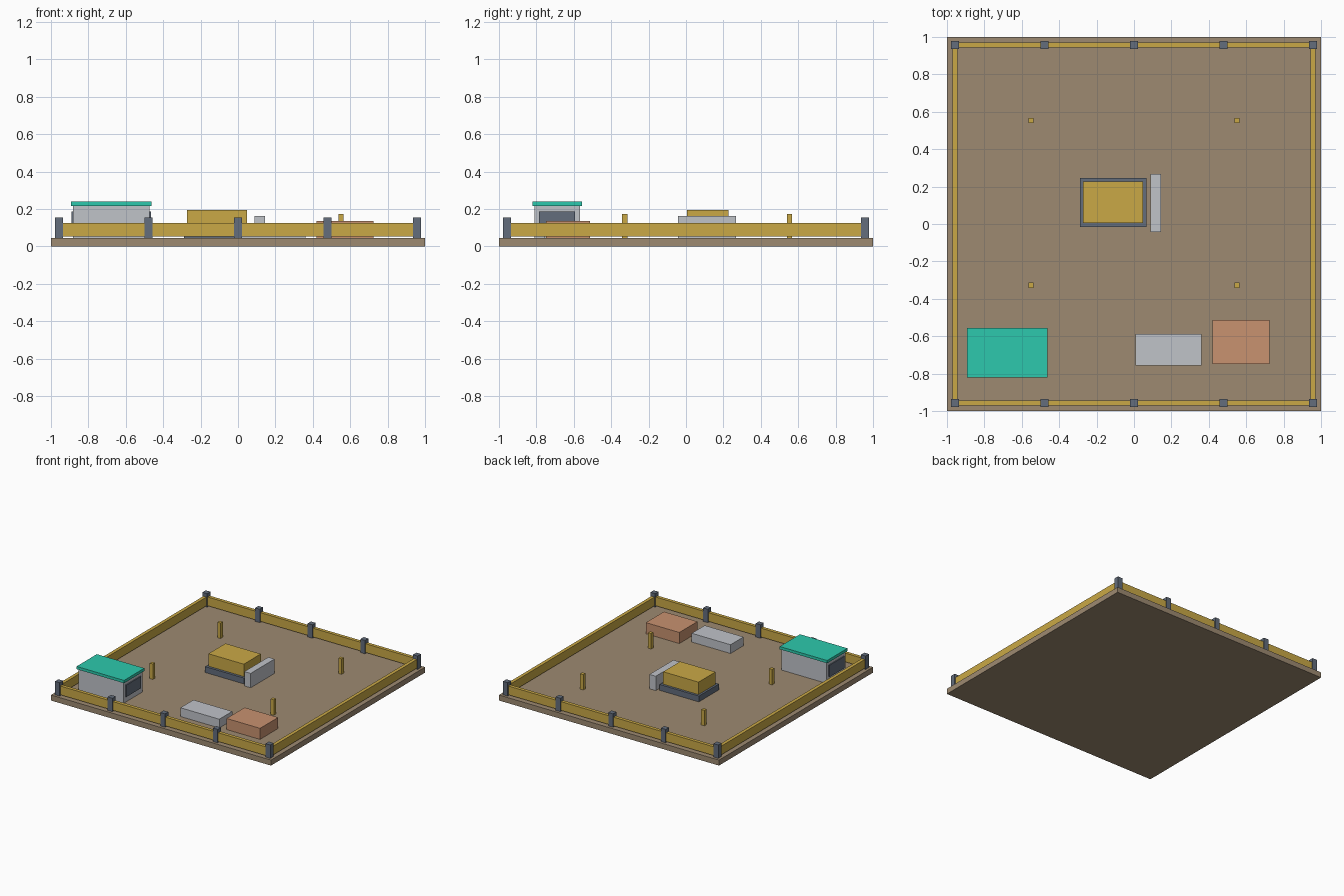
import bpy, bmesh
from mathutils import Vector

if "Cube" in bpy.data.objects:
    bpy.data.objects.remove(bpy.data.objects["Cube"])


def material(name, rgb):
    """Make a flat material from 0-255 sRGB values."""
    def lin(c):
        c /= 255
        return c / 12.92 if c <= 0.04045 else ((c + 0.055) / 1.055) ** 2.4
    m = bpy.data.materials.new(name)
    m.diffuse_color = (*[lin(c) for c in rgb], 1)
    m.use_nodes = True
    m.node_tree.nodes["Principled BSDF"].inputs["Base Color"].default_value = m.diffuse_color
    return m


EARTH = material("earth", (157, 138, 113))
YELLOW = material("yellow", (202, 169, 70))
SLATE = material("slate", (99, 109, 124))
GREY = material("light grey", (192, 195, 201))
TEAL = material("teal", (45, 201, 173))
CLAY = material("clay", (200, 146, 112))


def box(name, mat, x, y, z):
    """Box from (min, max) pairs on each axis."""
    bm = bmesh.new()
    bmesh.ops.create_cube(bm, size=1)
    lo, hi = (Vector(p) for p in zip(x, y, z))
    for v in bm.verts:
        v.co = Vector([lo[i] + (v.co[i] + 0.5) * (hi[i] - lo[i]) for i in range(3)])
    mesh = bpy.data.meshes.new(name)
    bm.to_mesh(mesh)
    bm.free()
    mesh.materials.append(mat)
    ob = bpy.data.objects.new(name, mesh)
    bpy.context.collection.objects.link(ob)
    return ob


def around(c, half):
    return (c - half, c + half)


G = 0.045    # ground level
E = 0.957    # fence line

# Ground slab
box("ground_slab", EARTH, (-1, 1), (-1, 1), (0, G))

# Fence: rails on four sides, posts along front and back
RAIL_Z = (0.053, 0.125)
for s, fb, lr in ((-1, "front", "left"), (1, "back", "right")):
    box(fb + "_rail", YELLOW, (-E, E), around(s * E, 0.014), RAIL_Z)
    box(lr + "_rail", YELLOW, around(s * E, 0.014), (-E, E), RAIL_Z)
    for i in range(5):
        box(fb + "_post", SLATE, around((i - 2) * E / 2, 0.0215),
            around(s * E, 0.0215), (G, 0.155))

# Marker stakes
for x in (-0.55, 0.55):
    for y in (-0.327, 0.554):
        box("marker_stake", YELLOW, around(x, 0.014), around(y, 0.014), (G, 0.172))

# Site cabin with overhanging roof and a panel on each end
box("cabin_body", GREY, (-0.882, -0.473), (-0.81, -0.567), (G, 0.217))
box("cabin_roof", TEAL, (-0.893, -0.462), (-0.82, -0.557), (0.217, 0.24))
for x in (-0.886, -0.469):
    box("cabin_end_panel", SLATE, around(x, 0.0045), (-0.785, -0.593), (0.09, 0.187))

# Tracked machine: base, body and blade
box("machine_base", SLATE, (-0.289, 0.067), (-0.016, 0.246), (G, 0.093))
box("machine_body", YELLOW, (-0.272, 0.049), (0.005, 0.226), (0.093, 0.195))
box("machine_blade", GREY, (0.088, 0.145), (-0.043, 0.267), (G, 0.163))

# Stored materials
box("grey_stack", GREY, (0.007, 0.36), (-0.757, -0.588), (G, 0.117))
box("clay_stack", CLAY, (0.42, 0.724), (-0.748, -0.513), (G, 0.136))
